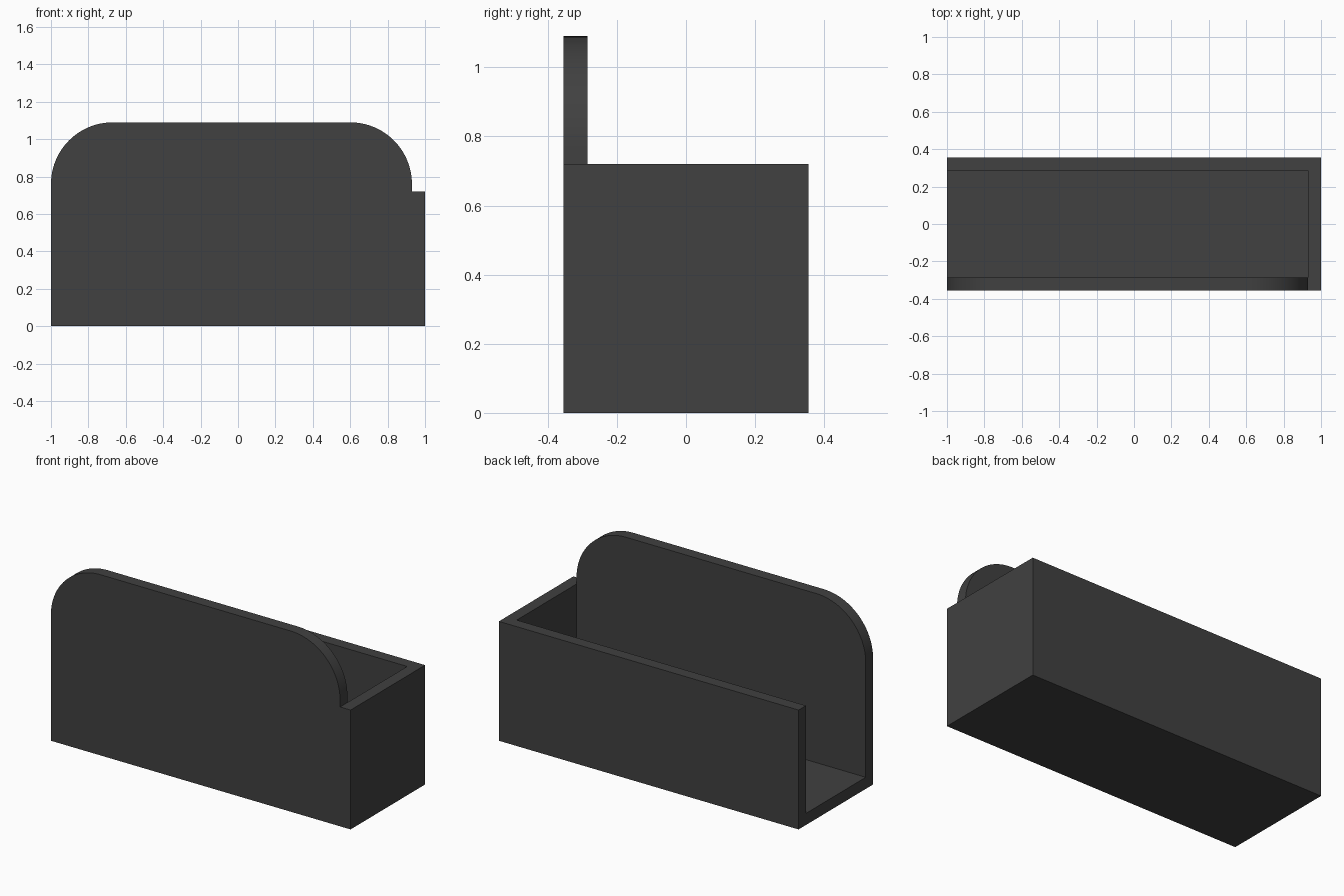
import bpy, bmesh, math

if "Cube" in bpy.data.objects:
    bpy.data.objects.remove(bpy.data.objects["Cube"])

W, D, H, TOP, T, R = 1.0, 0.355, 0.72, 1.09, 0.07, 0.33

charcoal = bpy.data.materials.new("charcoal plastic")
charcoal.diffuse_color = (0.052, 0.052, 0.052, 1)
charcoal.use_nodes = True
charcoal.node_tree.nodes["Principled BSDF"].inputs["Base Color"].default_value = charcoal.diffuse_color


def arc(cx, cz, a0, a1, n=24):
    return [(cx + R * math.cos(math.radians(a0 + (a1 - a0) * i / n)),
             cz + R * math.sin(math.radians(a0 + (a1 - a0) * i / n)))
            for i in range(n + 1)]


def extrude_profile(name, points, y0, y1):
    """Solid made from an x-z outline swept from y0 to y1."""
    bm = bmesh.new()
    face = bm.faces.new([bm.verts.new((x, y0, z)) for x, z in points])
    ext = bmesh.ops.extrude_face_region(bm, geom=[face])
    verts = [v for v in ext["geom"] if isinstance(v, bmesh.types.BMVert)]
    bmesh.ops.translate(bm, verts=verts, vec=(0, y1 - y0, 0))
    bmesh.ops.recalc_face_normals(bm, faces=bm.faces)
    mesh = bpy.data.meshes.new(name)
    bm.to_mesh(mesh)
    bm.free()
    mesh.materials.append(charcoal)
    obj = bpy.data.objects.new(name, mesh)
    bpy.context.collection.objects.link(obj)
    return obj


def box_profile(x0, x1, z0, z1):
    return [(x0, z0), (x1, z0), (x1, z1), (x0, z1)]


# Holder body: outline with the tall rounded front panel and the low end wall
inner = W - T
outline = [(-W, 0), (W, 0), (W, H), (inner, H)]
outline += arc(inner - R, TOP - R, 0, 90) + arc(-W + R, TOP - R, 90, 180)
holder = extrude_profile("open_ended_holder", outline, -D, D)

# Cutters: the trough, open at the left end, and the space above the low back wall
trough = extrude_profile("trough_cutter", box_profile(-1.2, inner, T, 1.5), -D + T, D - T)
above = extrude_profile("back_wall_cutter", box_profile(-1.2, 1.2, H, 1.4), 0, 0.6)

bpy.context.view_layer.objects.active = holder
holder.select_set(True)
for cutter in (trough, above):
    mod = holder.modifiers.new(cutter.name, "BOOLEAN")
    mod.operation = "DIFFERENCE"
    mod.solver = "EXACT"
    mod.object = cutter
    bpy.ops.object.modifier_apply(modifier=mod.name)
    bpy.data.objects.remove(cutter)

# Smooth the rounded corners, keep the walls crisp
bpy.ops.object.shade_smooth_by_angle(angle=math.radians(30))
